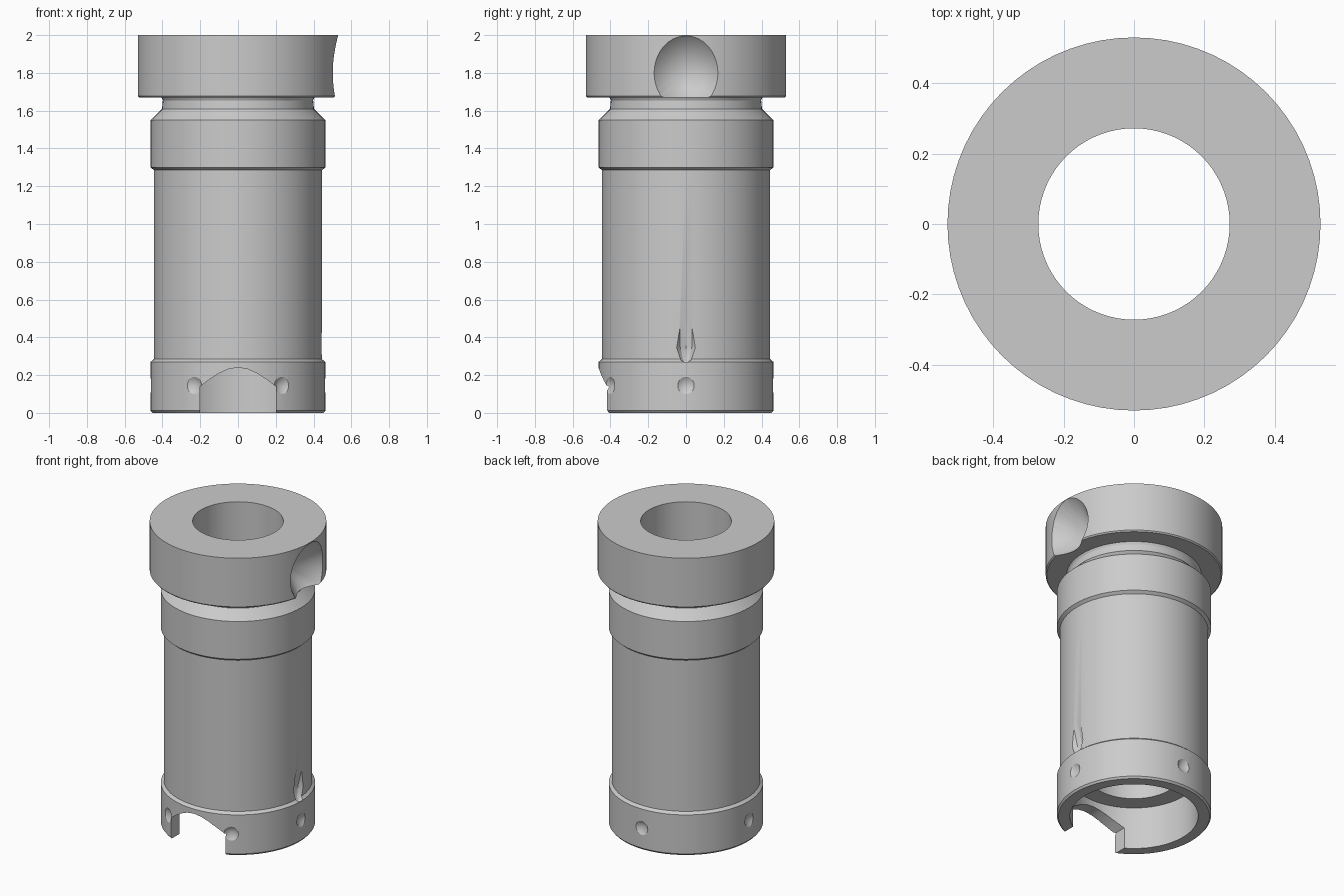
import bpy
import bmesh
import math
from mathutils import Matrix, Vector

cube = bpy.data.objects.get("Cube")
if cube:
    bpy.data.objects.remove(cube, do_unlink=True)

steel = bpy.data.materials.new("satin grey steel")
steel.use_nodes = True
GREY = (0.6, 0.6, 0.6, 1)
steel.diffuse_color = GREY
steel.node_tree.nodes["Principled BSDF"].inputs["Base Color"].default_value = GREY


def add_object(name, bm):
    bmesh.ops.recalc_face_normals(bm, faces=bm.faces)
    mesh = bpy.data.meshes.new(name)
    bm.to_mesh(mesh)
    bm.free()
    mesh.materials.append(steel)
    obj = bpy.data.objects.new(name, mesh)
    bpy.context.collection.objects.link(obj)
    return obj


def lathe(name, profile, steps, closed=False):
    """Turn (radius, height) points around the z axis."""
    bm = bmesh.new()
    verts = [bm.verts.new((r, 0, z)) for r, z in profile]
    pairs = list(zip(verts, verts[1:]))
    if closed:
        pairs.append((verts[-1], verts[0]))
    edges = [bm.edges.new(p) for p in pairs]
    bmesh.ops.spin(bm, geom=verts + edges, cent=(0, 0, 0), axis=(0, 0, 1),
                   angle=math.tau, steps=steps)
    bmesh.ops.remove_doubles(bm, verts=bm.verts, dist=0.0001)
    return add_object(name, bm)


def drill(name, profile, steps, tip, direction):
    """Cutter whose tip sits at a point and whose axis leads outwards."""
    obj = lathe(name, profile, steps)
    turn = Vector((0, 0, 1)).rotation_difference(Vector(direction))
    obj.data.transform(Matrix.Translation(tip) @ turn.to_matrix().to_4x4())
    obj.hide_render = True
    return obj


# Hollow turned sleeve: flange, body, band, neck, collar, then stepped bore
sleeve = lathe("sleeve_body", [
    (0.453, 0), (0.463, 0.012), (0.463, 0.27), (0.445, 0.285),
    (0.445, 1.285), (0.463, 1.3), (0.463, 1.55), (0.402, 1.61),
    (0.398, 1.655), (0.405, 1.67), (0.523, 1.67), (0.53, 1.678),
    (0.53, 2), (0.272, 2), (0.272, 0.28), (0.385, 0.28), (0.385, 0)],
    72, closed=True)

cutters = []

# Conical countersink in the side of the collar
cutters.append(drill("collar_countersink", [(0, 0), (0.4, 0.4), (0, 0.4)], 36,
                     (0.333, 0, 1.8), (1, 0, 0)))

# Slanted relief above the flange
cutters.append(drill("slanted_relief",
                     [(0, 0), (0.03, 0.04), (0.053, 0.1), (0.053, 0.35), (0, 0.35)],
                     10, (0.435, 0, 0.245), (0.25, 0, 1)))

# Small conical dimples around the flange
for degrees in (0, 90, 180, 240, 300):
    a = math.radians(degrees)
    out = Vector((math.cos(a), math.sin(a), 0))
    cutters.append(drill("flange_dimple", [(0, 0), (0.09, 0.06), (0, 0.06)], 20,
                         out * 0.432 + Vector((0, 0, 0.145)), out))

# Arched notch through the front wall of the flange
bm = bmesh.new()
half = [(0.2, -0.1), (0.2, 0.14), (0.15, 0.178), (0.1, 0.21), (0.05, 0.232)]
outline = half + [(0, 0.24)] + [(-x, z) for x, z in reversed(half)]
face = bm.faces.new([bm.verts.new((x, -0.7, z)) for x, z in outline])
grown = bmesh.ops.extrude_face_region(bm, geom=[face])["geom"]
bmesh.ops.translate(bm, vec=(0, 0.6, 0),
                    verts=[v for v in grown if isinstance(v, bmesh.types.BMVert)])
notch = add_object("front_notch", bm)
notch.hide_render = True
cutters.append(notch)

# Cut everything out of the sleeve and tidy up
bpy.ops.object.select_all(action="DESELECT")
sleeve.select_set(True)
bpy.context.view_layer.objects.active = sleeve
for cutter in cutters:
    mod = sleeve.modifiers.new(cutter.name, "BOOLEAN")
    mod.operation = "DIFFERENCE"
    mod.solver = "EXACT"
    mod.object = cutter
    bpy.ops.object.modifier_apply(modifier=mod.name)
    bpy.data.objects.remove(cutter, do_unlink=True)

bpy.ops.object.shade_smooth_by_angle(angle=math.radians(25))
